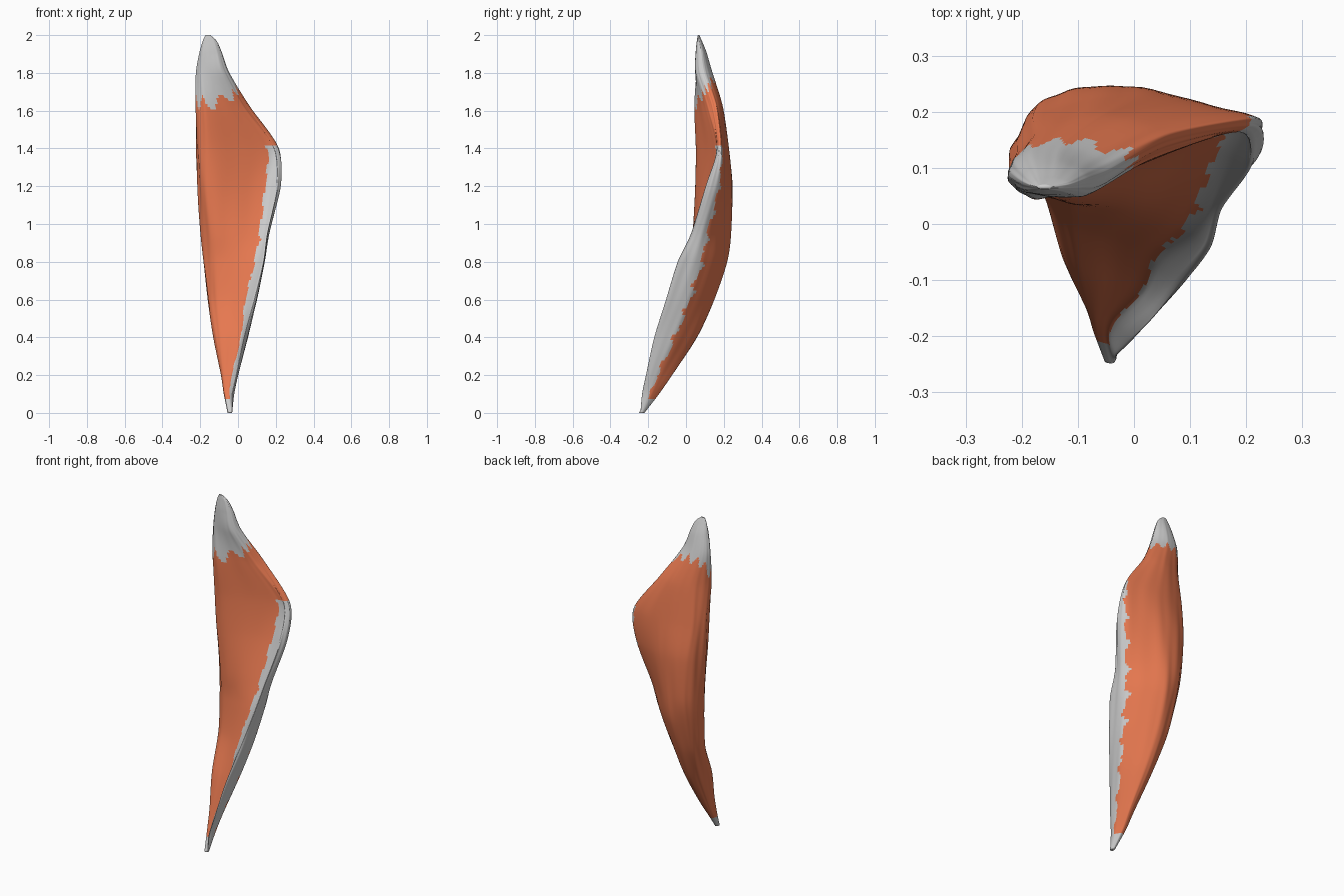
import bpy, bmesh, math
from mathutils import Vector

if "Cube" in bpy.data.objects:
    bpy.data.objects.remove(bpy.data.objects["Cube"])

AROUND, ALONG = 12, 12   # subdivisions between control points

# Cross-sections: z, then (x, y) for left, front left, front right,
# tendon front corner, tendon back edge, back middle, back left
SECTIONS = [
    (0.10, (-.075, -.17), (-.07, -.195), (-.045, -.205), (-.03, -.232), (-.02, -.19), (-.045, -.145), (-.068, -.15)),
    (0.20, (-.09, -.13), (-.078, -.16), (-.035, -.17), (-.008, -.212), (.0, -.15), (-.04, -.075), (-.08, -.09)),
    (0.40, (-.13, -.05), (-.095, -.095), (.012, -.115), (.035, -.168), (.05, -.06), (-.04, .055), (-.105, .03)),
    (0.60, (-.16, .055), (-.115, .0), (.035, -.055), (.09, -.105), (.092, .02), (-.04, .145), (-.13, .125)),
    (0.80, (-.183, .10), (-.12, .035), (.085, -.01), (.135, -.04), (.125, .085), (-.03, .212), (-.145, .185)),
    (0.95, (-.197, .115), (-.12, .038), (.11, .04), (.155, .03), (.15, .115), (-.02, .233), (-.15, .215)),
    (1.20, (-.213, .12), (-.14, .047), (.135, .12), (.21, .105), (.208, .175), (.0, .245), (-.16, .222)),
    (1.40, (-.22, .115), (-.15, .052), (.145, .155), (.195, .165), (.205, .192), (.0, .228), (-.17, .195)),
    (1.62, (-.225, .09), (-.17, .045), (.0, .10), (.05, .135), (.058, .165), (-.05, .195), (-.17, .165)),
]


def oval(z, cx, cy, rx, ry):
    """Small end section with the same seven control points."""
    angles = [180, 230, 300, 340, 20, 80, 130]
    return (z, *[(cx + rx * math.cos(math.radians(a)), cy + ry * math.sin(math.radians(a))) for a in angles])


rows = ([oval(0.0, -.043, -.235, .012, .015)] + SECTIONS +
        [oval(1.80, -.135, .092, .088, .048), oval(1.91, -.145, .078, .058, .03),
         oval(1.97, -.15, .07, .036, .014), oval(2.0, -.16, .066, .012, .004)])


def spline(a, b, c, d, t):
    """Catmull-Rom, softened to avoid overshoot at corners."""
    m1, m2 = (c - a) * 0.42, (d - b) * 0.42
    return (b * (2*t**3 - 3*t**2 + 1) + m1 * (t**3 - 2*t**2 + t)
            + c * (3*t**2 - 2*t**3) + m2 * (t**3 - t**2))


def ring_from(row):
    pts = [Vector((x, y, row[0])) for x, y in row[1:]]
    n = len(pts)
    return [spline(pts[i - 1], pts[i], pts[(i + 1) % n], pts[(i + 2) % n], k / AROUND)
            for i in range(n) for k in range(AROUND)]


# Loft smooth rings along the height
keys = [ring_from(r) for r in rows]
rings = []
for i in range(len(keys) - 1):
    quad = [keys[max(i - 1, 0)], keys[i], keys[i + 1], keys[min(i + 2, len(keys) - 1)]]
    for k in range(ALONG):
        rings.append([spline(*p, k / ALONG) for p in zip(*quad)])
rings.append(keys[-1])

# Slanting fibre grooves
N = len(rings[0])
for ring in rings:
    centre = sum(ring, Vector()) / N
    for j, p in enumerate(ring):
        u = 7 * j / N
        f = math.sin(u * 9 + p.z * 7) + 0.6 * math.sin(u * 17 - p.z * 5)
        d = (p - centre) * (0.011 * f)
        ring[j] = p + Vector((d.x, d.y, 0))


def region(p, u):
    """Which part a patch belongs to, with ragged borders."""
    jag = math.sin(p.z * 43) * 0.1 + math.sin(p.z * 91) * 0.06
    if p.z > 1.64 + max(0, p.y - .06) * 1.5 + 0.035 * math.sin(u * 9):
        return "upper_tendon"
    if p.z < 0.07 or (p.z < 1.42 and 2.05 + jag * .5 < u < 4.0 + jag):
        return "side_tendon"
    return "muscle_belly"


# Sort the patches into parts
patches = {"muscle_belly": [], "side_tendon": [], "upper_tendon": []}
for i in range(len(rings) - 1):
    for j in range(N):
        k = (j + 1) % N
        quad = (i * N + j, i * N + k, (i + 1) * N + k, (i + 1) * N + j)
        mid = (rings[i][j] + rings[i + 1][k]) / 2
        patches[region(mid, 7 * (j + .5) / N)].append(quad)
patches["side_tendon"].append(tuple(reversed(range(N))))
last = (len(rings) - 1) * N
patches["upper_tendon"].append(tuple(range(last, last + N)))

red = bpy.data.materials.new("muscle_red")
red.diffuse_color = (0.80, 0.19, 0.08, 1)
red.use_nodes = True
red.node_tree.nodes["Principled BSDF"].inputs["Base Color"].default_value = red.diffuse_color
verts = [p for ring in rings for p in ring]

for name, faces in patches.items():
    mesh = bpy.data.meshes.new(name)
    mesh.from_pydata(verts, [], faces)
    bm = bmesh.new()
    bm.from_mesh(mesh)
    bmesh.ops.delete(bm, geom=[v for v in bm.verts if not v.link_faces], context='VERTS')
    bm.to_mesh(mesh)
    bm.free()
    mesh.shade_smooth()
    obj = bpy.data.objects.new(name, mesh)
    bpy.context.collection.objects.link(obj)
    if name == "muscle_belly":
        mesh.materials.append(red)
